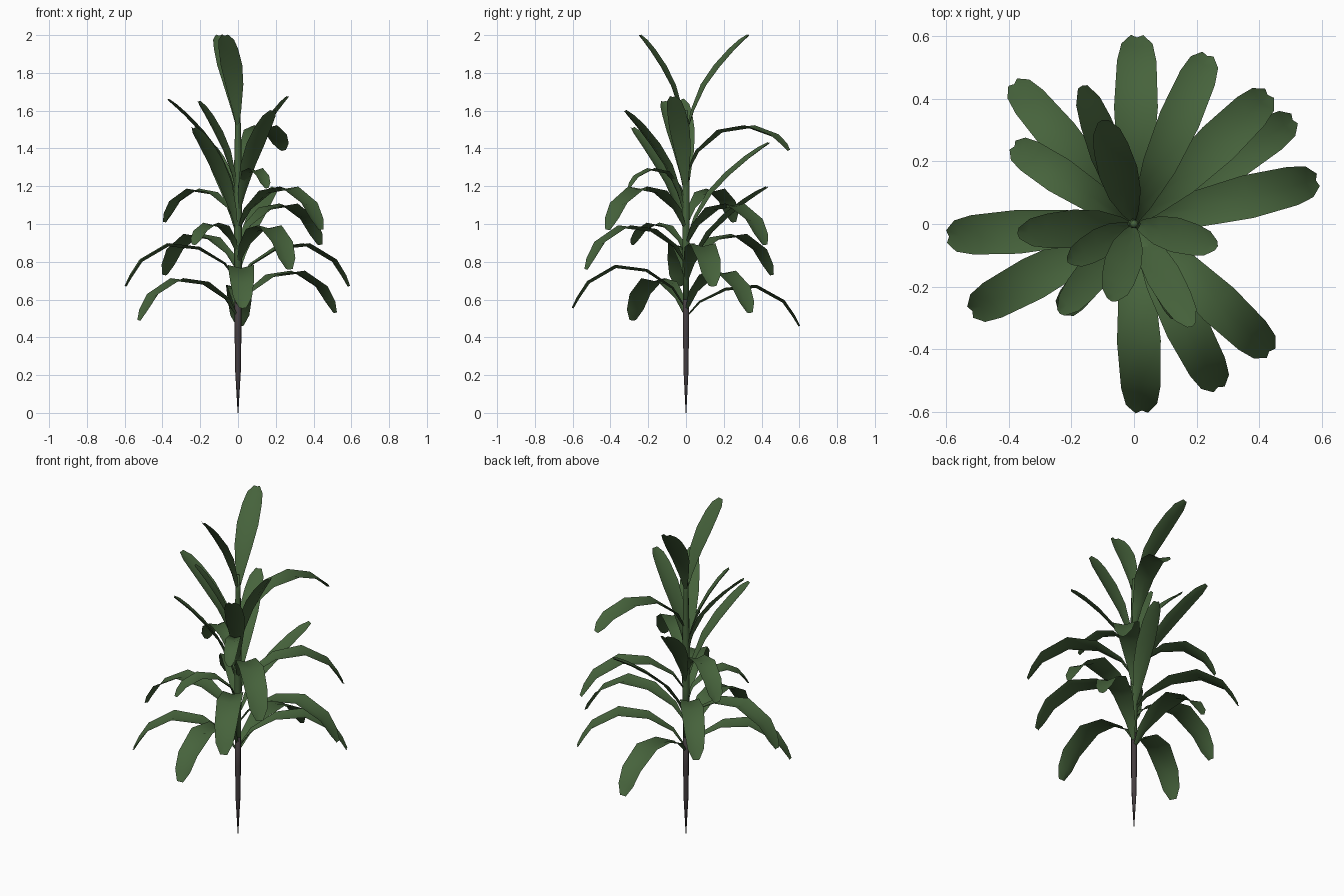
import bpy, bmesh, math
from mathutils import Vector


def material(name, rgb):
    m = bpy.data.materials.new(name)
    m.diffuse_color = (*rgb, 1)
    return m


GREEN = material("leaf_green", (0.062, 0.125, 0.045))
BARK = material("bark", (0.06, 0.048, 0.052))


def finish(bm, name, mat):
    me = bpy.data.meshes.new(name)
    for f in bm.faces:
        f.smooth = True
    bm.to_mesh(me)
    bm.free()
    me.materials.append(mat)
    ob = bpy.data.objects.new(name, me)
    bpy.context.collection.objects.link(ob)
    return ob


# Six-sided tapering stalks: list of (radius, height)
def stalk(name, rings, mat):
    bm = bmesh.new()
    loops = [[bm.verts.new((r * math.cos(i * math.pi / 3), r * math.sin(i * math.pi / 3), z))
              for i in range(6)] for r, z in rings]
    for a, b in zip(loops, loops[1:]):
        for i in range(6):
            j = (i + 1) % 6
            bm.faces.new((a[i], a[j], b[j], b[i]))
    bm.faces.new(loops[0][::-1])
    bm.faces.new(loops[-1])
    finish(bm, name, mat)


stalk("trunk", [(0.002, 0), (0.015, 0.22), (0.018, 0.42), (0.018, 0.7)], BARK)
stalk("upper_stem", [(0.018, 0.6), (0.022, 0.9), (0.022, 1.25), (0.016, 1.5), (0.012, 1.6)], GREEN)

WIDTH = [0.010, 0.030, 0.058, 0.070, 0.063, 0.050, 0.020]


# One leaf: a slightly folded strip along a path running out from the stem
def leaf(name, tip, path, scale):
    out = Vector((tip[0], tip[1], 0))
    side = Vector((-tip[1], tip[0], 0)).normalized()
    mid = [out * r + Vector((0, 0, z)) for r, z in path]
    bm = bmesh.new()
    rows = []
    for i, (c, w) in enumerate(zip(mid, WIDTH)):
        w *= scale
        along = mid[min(i + 1, 6)] - mid[max(i - 1, 0)]
        fold = along.cross(side).normalized() * (0.003 + 0.08 * w)
        rows.append([bm.verts.new(p) for p in (c - side * w + fold, c - fold, c + side * w + fold)])
    for a, b in zip(rows, rows[1:]):
        for i in (0, 1):
            bm.faces.new((a[i + 1], a[i], b[i], b[i + 1]))
    finish(bm, name, GREEN)


# Arching leaves: tip x, tip y, base z, peak z, tip z, width scale
arching = [
    (0.01, 0.60, 0.52, 0.67, 0.46, 1), (0.235, 0.54, 1.28, 1.515, 1.39, 0.95),
    (0.43, 0.415, 0.90, 1.10, 0.89, 1), (0.51, 0.335, 0.55, 0.745, 0.53, 0.95),
    (0.585, 0.14, 0.70, 0.89, 0.67, 1), (0.435, -0.41, 0.98, 1.19, 0.97, 1),
    (0.27, -0.525, 0.80, 0.985, 0.76, 1), (0.025, -0.60, 0.57, 0.775, 0.555, 1),
    (-0.52, -0.28, 0.52, 0.705, 0.49, 1), (-0.595, -0.04, 0.71, 0.89, 0.67, 1),
    (-0.385, 0.25, 1.00, 1.18, 1.01, 0.85), (-0.385, 0.45, 0.76, 0.94, 0.73, 0.92),
    (-0.23, -0.28, 0.84, 1.0, 0.89, 0.75), (0.15, -0.30, 1.12, 1.29, 1.19, 0.6),
]
for n, (x, y, b, p, t, s) in enumerate(arching):
    up, down = p - b, p - t
    leaf(f"arching_leaf_{n + 1}", (x, y), [
        (0.02, b), (0.12, b + 0.45 * up), (0.35, b + 0.9 * up), (0.62, p),
        (0.86, p - 0.38 * down), (0.95, p - 0.75 * down), (1, t)], s)

# Upright leaves: tip x, tip y, base z, tip z, width scale
upright = [
    (0.265, -0.07, 1.17, 1.675, 0.8), (0.185, -0.325, 1.07, 1.60, 0.8),
    (-0.235, -0.285, 0.97, 1.51, 0.8), (-0.165, 0.44, 0.95, 1.43, 0.8),
    (-0.37, -0.03, 1.16, 1.66, 0.88), (-0.21, -0.12, 1.17, 1.65, 0.7),
    (-0.10, 0.33, 1.52, 2.0, 0.9), (-0.07, -0.245, 1.52, 2.0, 0.85),
    (0.195, 0.43, 0.76, 1.195, 0.75),
]
for n, (x, y, b, t, s) in enumerate(upright):
    steps = [(0.04, 0), (0.12, 0.18), (0.30, 0.45), (0.52, 0.66), (0.75, 0.84), (0.90, 0.94), (1, 1)]
    leaf(f"upright_leaf_{n + 1}", (x, y), [(r, b + h * (t - b)) for r, h in steps], s)
